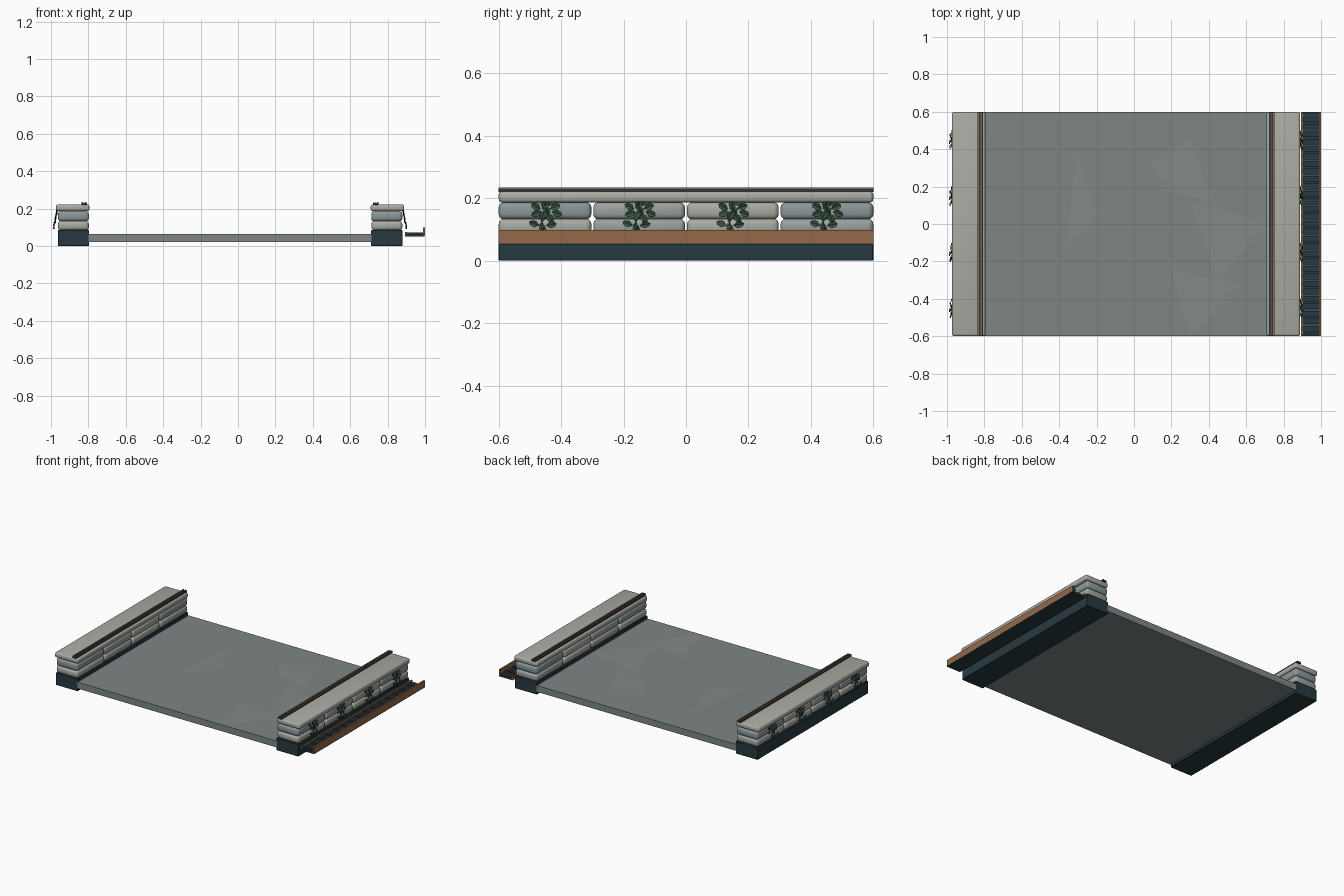
import bpy, bmesh, math, random
from mathutils import Vector, Matrix

if "Cube" in bpy.data.objects:
    bpy.data.objects.remove(bpy.data.objects["Cube"])

random.seed(4)
CX = -0.0425  # mirror plane between the two parapets


def mat(name, r, g, b):
    m = bpy.data.materials.new(name)
    m.diffuse_color = (r, g, b, 1)
    m.use_nodes = True
    m.node_tree.nodes["Principled BSDF"].inputs["Base Color"].default_value = m.diffuse_color
    return m


TEAL = mat("dark_teal", 0.02, 0.042, 0.052)
SLATE = mat("slate", 0.05, 0.075, 0.09)
COPPER = mat("copper", 0.30, 0.14, 0.065)
DECK = mat("deck_grey", 0.21, 0.24, 0.235)
DECK2 = mat("deck_patch", 0.23, 0.255, 0.25)
STONES = [mat("stone_warm", 0.40, 0.41, 0.37), mat("stone_grey", 0.33, 0.36, 0.35),
          mat("stone_blue", 0.26, 0.31, 0.32)]
LEAF = mat("leaf", 0.035, 0.085, 0.05)
STEM = mat("stem", 0.03, 0.05, 0.03)


def finish(name, bm, m):
    bmesh.ops.recalc_face_normals(bm, faces=bm.faces)
    me = bpy.data.meshes.new(name)
    bm.to_mesh(me)
    bm.free()
    ob = bpy.data.objects.new(name, me)
    bpy.context.collection.objects.link(ob)
    me.materials.append(m)
    return ob


def box(name, x, y, z, m, bevel=0, seg=3):
    bm = bmesh.new()
    bmesh.ops.create_cube(bm, size=1)
    for v in bm.verts:
        v.co = Vector([(a[0] + a[1]) / 2 + c * (a[1] - a[0]) for a, c in zip((x, y, z), v.co)])
    if bevel:
        bmesh.ops.bevel(bm, geom=bm.edges[:], offset=bevel, segments=seg, profile=0.5, affect='EDGES')
    ob = finish(name, bm, m)
    if bevel:
        bpy.context.view_layer.objects.active = ob
        ob.select_set(True)
        bpy.ops.object.shade_smooth_by_angle(angle=math.radians(40))
        ob.select_set(False)
    return ob


Y = (-0.6, 0.6)

# walkway slab with faint flush patches
box("deck", (-0.80, 0.715), Y, (0.02, 0.064), DECK)
patches = [[(-.31, .38), (-.2, .05), (-.36, -.14)], [(.08, .32), (.3, .45), (.42, .12), (.2, .18)],
           [(.3, .12), (.7, .0), (.45, -.3)], [(.2, -.25), (.55, -.32), (.3, -.6)]]
bm = bmesh.new()
for p in patches:
    bm.faces.new([bm.verts.new((x, y, 0.0645)) for x, y in p])
finish("deck_patches", bm, DECK2)


def vine(name, side, y0):
    """Hanging stem with flat leaves on the outer face of a parapet."""
    bm = bmesh.new()
    top, low = 0.2, 0.09

    def point(dy, z):
        t = (top - z) / (top - low)
        return Vector((CX + side * (0.921 + 0.024 * t), y0 + dy, z))

    path = [point(dy, z) for dy, z in
            ((.012, .2), (-.004, .175), (.010, .15), (-.012, .125), (-.004, .105), (-.02, .092))]
    r = 0.0025
    for a, b in zip(path, path[1:]):
        rot = (b - a).to_track_quat('Z', 'Y').to_matrix().to_4x4()
        bmesh.ops.create_cone(bm, segments=5, radius1=r, radius2=r, depth=(b - a).length, cap_ends=True,
                              matrix=Matrix.Translation((a + b) / 2) @ rot)
    finish(name + "_stem", bm, STEM)
    bm = bmesh.new()
    for dy, z, ang in ((-.002, .18, 60), (.03, .172, 20), (-.028, .152, 200), (-.008, .145, 250),
                       (.036, .152, 340), (.014, .137, 300), (.004, .162, 120), (-.036, .118, 160),
                       (-.01, .105, 300), (.018, .115, 10), (.02, .187, 45), (-.03, .172, 150)):
        c = point(dy, z)
        a = math.radians(ang)
        vs = []
        for u, w, out in ((-.017, 0, 0), (-.003, -.011, .003), (.012, -.008, .003),
                          (.018, 0, -.002), (.012, .008, .003), (-.003, .011, .003)):
            d = Vector((side * (out + random.uniform(-.002, .002)),
                        u * math.cos(a) - w * math.sin(a), u * math.sin(a) + w * math.cos(a)))
            vs.append(bm.verts.new(c + d))
        bm.faces.new(vs[:4])
        bm.faces.new([vs[0], vs[3], vs[4], vs[5]])
    finish(name + "_leaves", bm, LEAF)


# two stone parapets
for side, label in ((-1, "left"), (1, "right")):
    def span(a, b):
        return tuple(sorted((CX + side * a, CX + side * b)))

    box(label + "_base", span(0.754, 0.921), Y, (0, 0.085), TEAL, 0.003, 1)
    for row, (z0, z1) in enumerate(((0.084, 0.134), (0.132, 0.187))):
        for i in range(4):
            y = -0.6 + 0.3 * i
            g0, g1 = (0 if i == 0 else .003), (0 if i == 3 else .003)
            box(f"{label}_stone_{row}_{i}", span(0.755, 0.921), (y + g0, y + 0.3 - g1), (z0, z1),
                STONES[(i * (row + 1) + row * 2) % 3 if row else i % 2], 0.017)
    box(label + "_coping", span(0.752, 0.931), Y, (0.186, 0.222), STONES[0], 0.012)
    # inlaid rail along the coping
    box(label + "_rail", span(0.765, 0.794), Y, (0.220, 0.230), TEAL)
    for k, (a, b) in enumerate(((0.765, 0.772), (0.786, 0.793))):
        box(f"{label}_rail_strip_{k}", span(a, b), Y, (0.221, 0.235 if k else 0.232), COPPER if k else SLATE)
    box(label + "_rail_trim", span(0.774, 0.778), Y, (0.229, 0.235), COPPER)
    for i in range(4):
        vine(f"{label}_vine_{i}", side, -0.45 + 0.3 * i)

# gutter on the right side with ribbed floor
box("gutter_floor", (0.895, 0.998), Y, (0.050, 0.062), TEAL)
box("gutter_inner_lip", (0.893, 0.904), Y, (0.052, 0.075), COPPER)
box("gutter_outer_lip", (0.989, 0.999), Y, (0.055, 0.098), COPPER)
for i in range(30):
    y = -0.58 + 0.04 * i
    box(f"gutter_rib_{i}", (0.904, 0.989), (y - .007, y + .007), (0.060, 0.071), SLATE if i % 2 else TEAL)
